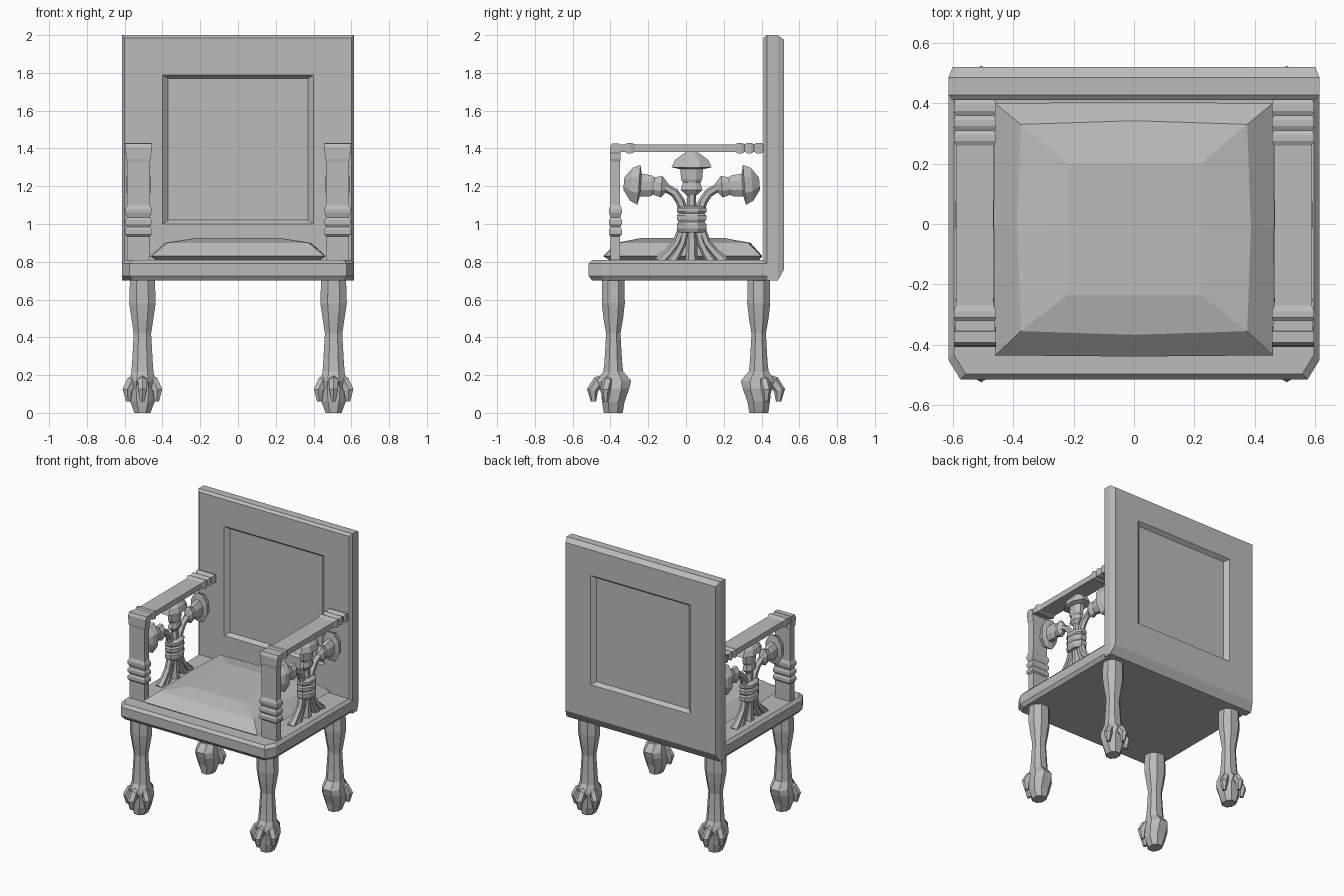
import bpy, bmesh, math
from mathutils import Vector

old = bpy.data.objects.get("Cube")
if old:
    bpy.data.objects.remove(old)

grey = bpy.data.materials.new("warm_grey")
grey.use_nodes = True
COLOUR = (0.5, 0.5, 0.5, 1)
grey.diffuse_color = COLOUR
grey.node_tree.nodes["Principled BSDF"].inputs["Base Color"].default_value = COLOUR


def loft(name, rings, flip=(1, 1)):
    """Skin a list of equal-sized point rings, cap both ends, mirror by flip."""
    bm = bmesh.new()
    loops = [[bm.verts.new((p[0] * flip[0], p[1] * flip[1], p[2])) for p in r] for r in rings]
    n = len(loops[0])
    for a, b in zip(loops, loops[1:]):
        for i in range(n):
            j = (i + 1) % n
            bm.faces.new((a[i], a[j], b[j], b[i]))
    bm.faces.new(loops[0])
    bm.faces.new(loops[-1])
    bmesh.ops.recalc_face_normals(bm, faces=bm.faces)
    mesh = bpy.data.meshes.new(name)
    bm.to_mesh(mesh)
    bm.free()
    mesh.materials.append(grey)
    obj = bpy.data.objects.new(name, mesh)
    bpy.context.collection.objects.link(obj)
    return obj


def tube(name, path, radii, side, n=6, squash=1.0, flip=(1, 1)):
    """Sweep an n-gon along a path lying in the plane square to side."""
    pts = [Vector(p) for p in path]
    side = Vector(side).normalized()
    rings = []
    for i, (p, r) in enumerate(zip(pts, radii)):
        tangent = (pts[min(i + 1, len(pts) - 1)] - pts[max(i - 1, 0)]).normalized()
        up = tangent.cross(side)
        ring = []
        for k in range(n):
            a = 2 * math.pi * (k + 0.5) / n
            ring.append(p + side * (r * squash * math.cos(a)) + up * (r * math.sin(a)))
        rings.append(ring)
    return loft(name, rings, flip)


def rect(a, b):
    return [(-a, -b), (a, -b), (a, b), (-a, b)]


# Seat slab with clipped front corners and softened edges
def slab(z, d):
    w, f, b = 0.615 - d, -0.515 + d, 0.48
    return [(-w, b, z), (-w, f + 0.065, z), (-w + 0.04, f, z),
            (w - 0.04, f, z), (w, f + 0.065, z), (w, b, z)]


loft("seat_base", [slab(0.70, 0.018), slab(0.725, 0), slab(0.79, 0), slab(0.81, 0.018)])

# Back board with a sunken panel on both sides
board = [(0.437, 0.37, 1.02, 1.77), (0.41, 0.40, 1.0, 1.79),
         (0.41, 0.60, 0.72, 1.985), (0.428, 0.615, 0.70, 2.0),
         (0.485, 0.615, 0.70, 2.0), (0.52, 0.60, 0.76, 1.975),
         (0.52, 0.40, 1.0, 1.79), (0.493, 0.37, 1.02, 1.77)]
loft("back_board", [[(-w, y, lo), (w, y, lo), (w, y, hi), (-w, y, hi)]
                    for y, w, lo, hi in board])


# Cushion rising in steps to a flat crown, edges bowed at their middles
def pad(z, w, front, back, bow):
    mid = (front + back) / 2
    return [(-w, front, z), (0, front - bow, z), (w, front, z), (w + bow, mid, z),
            (w, back, z), (0, back + bow, z), (-w, back, z), (-w - bow, mid, z)]


loft("cushion", [pad(0.80, 0.42, -0.39, 0.38, 0), pad(0.83, 0.46, -0.435, 0.40, 0.004),
                 pad(0.90, 0.375, -0.355, 0.33, 0.012), pad(0.926, 0.22, -0.235, 0.20, 0)])

# Legs: height, half width, half depth, shift of the section toward the heel
LEG = [(0.0, 0.042, 0.050, 0), (0.06, 0.065, 0.060, 0), (0.13, 0.075, 0.075, 0.01),
       (0.17, 0.068, 0.090, 0.005), (0.22, 0.058, 0.052, 0), (0.28, 0.054, 0.046, 0),
       (0.42, 0.046, 0.038, 0), (0.50, 0.058, 0.052, 0), (0.58, 0.070, 0.061, 0),
       (0.71, 0.066, 0.059, 0)]
LEG_X, LEG_Y = 0.506, -0.385


def leg_ring(z, hx, hy, shift):
    c = 0.45
    return [(LEG_X + hx * u, LEG_Y + shift + hy * v, z) for u, v in
            [(1, -c), (1, c), (c, 1), (-c, 1), (-1, c), (-1, -c), (-c, -1), (c, -1)]]


for sx, side_name in ((1, "left"), (-1, "right")):
    for sy, end_name in ((1, "front"), (-1, "back")):
        tag = f"{end_name}_{side_name}"
        loft(f"{tag}_leg", [leg_ring(*r) for r in LEG], (sx, sy))
        # Claws gripping the foot ball
        for k, (angle, reach) in enumerate(((-62, 0.85), (0, 1.05), (62, 0.85))):
            a = math.radians(angle)
            out = Vector((math.sin(a), -math.cos(a), 0))
            across = Vector((math.cos(a), math.sin(a), 0))
            path = [Vector((LEG_X, LEG_Y, z)) + out * r * reach for r, z in
                    ((0.04, 0.18), (0.075, 0.165), (0.105, 0.12), (0.10, 0.06))]
            tube(f"{tag}_claw_{k + 1}", path, (0.025, 0.032, 0.030, 0.014),
                 across, 6, 0.9, (sx, sy))

# Arms: flat posts and rails with turned bands
ARM_X = 0.527
POST = [(0.80, 0.06, 0.025), (0.935, 0.06, 0.025), (0.945, 0.07, 0.034), (0.97, 0.07, 0.034),
        (0.985, 0.06, 0.026), (1.0, 0.07, 0.034), (1.02, 0.07, 0.034), (1.035, 0.06, 0.026),
        (1.06, 0.07, 0.034), (1.08, 0.07, 0.034), (1.10, 0.06, 0.025), (1.33, 0.06, 0.025),
        (1.345, 0.066, 0.028), (1.37, 0.066, 0.028), (1.38, 0.07, 0.028),
        (1.405, 0.07, 0.028), (1.425, 0.07, 0.018)]
RAIL = [(-0.38, 0.066, 0.02), (-0.32, 0.066, 0.02), (-0.31, 0.07, 0.028), (-0.29, 0.07, 0.028),
        (-0.27, 0.062, 0.02), (0.26, 0.062, 0.02), (0.275, 0.07, 0.028), (0.295, 0.07, 0.028),
        (0.31, 0.063, 0.02), (0.325, 0.07, 0.028), (0.345, 0.07, 0.028), (0.36, 0.063, 0.02),
        (0.375, 0.07, 0.028), (0.395, 0.07, 0.028), (0.415, 0.064, 0.02)]

# Carved sheaf between seat and rail
MID_Y = 0.03
BLOOM = [(0, 0.02), (0.035, 0.062), (0.075, 0.05), (0.09, 0.06), (0.145, 0.065),
         (0.155, 0.115), (0.195, 0.095), (0.235, 0.035)]
BAND = [(0.955, 0.07), (0.975, 0.085), (1.0, 0.085), (1.01, 0.074), (1.025, 0.085),
        (1.045, 0.085), (1.055, 0.074), (1.065, 0.085), (1.085, 0.085), (1.095, 0.06)]


def bloom(name, start, direction, flip):
    d = Vector(direction).normalized()
    tube(name, [Vector(start) + d * t for t, _ in BLOOM], [r for _, r in BLOOM],
         (1, 0, 0), 8, 0.6, flip)


def at(dy, z):
    return (ARM_X, MID_Y + dy, z)


for sx, s in ((1, "left"), (-1, "right")):
    m = (sx, 1)
    loft(f"{s}_arm_post", [[(ARM_X + a, -0.374 + b, z) for a, b in rect(hx, hy)]
                           for z, hx, hy in POST], m)
    loft(f"{s}_arm_rail", [[(ARM_X + a, y, 1.402 + b) for a, b in rect(hx, hz)]
                           for y, hx, hz in RAIL], m)
    tube(f"{s}_sheaf_band", [at(0, z) for z, _ in BAND], [r for _, r in BAND],
         (1, 0, 0), 8, 0.65, m)
    tube(f"{s}_middle_stem", [at(0, z) for z in (0.80, 0.95, 1.08, 1.17)],
         (0.034, 0.026, 0.026, 0.022), (1, 0, 0), 6, 1, m)
    bloom(f"{s}_middle_bloom", at(0, 1.145), (0, 0, 1), m)
    for k, e in ((1, "front"), (2, "back")):
        q = -1 if k == 1 else 1
        for spread in (1, 0.62):
            tube(f"{s}_{e}_lower_stem", [at(q * spread * dy, z) for dy, z in
                 ((0.17, 0.80), (0.12, 0.85), (0.08, 0.90), (0.05, 0.98))],
                 (0.03, 0.024, 0.022, 0.022), (1, 0, 0), 6, 1, m)
        tube(f"{s}_{e}_upper_stem", [at(q * dy, z) for dy, z in
             ((0.045, 1.07), (0.06, 1.12), (0.09, 1.165), (0.15, 1.20))],
             (0.024, 0.024, 0.024, 0.022), (1, 0, 0), 6, 1, m)
        bloom(f"{s}_{e}_bloom", at(q * 0.125, 1.195), (0, q, 0.08), m)
